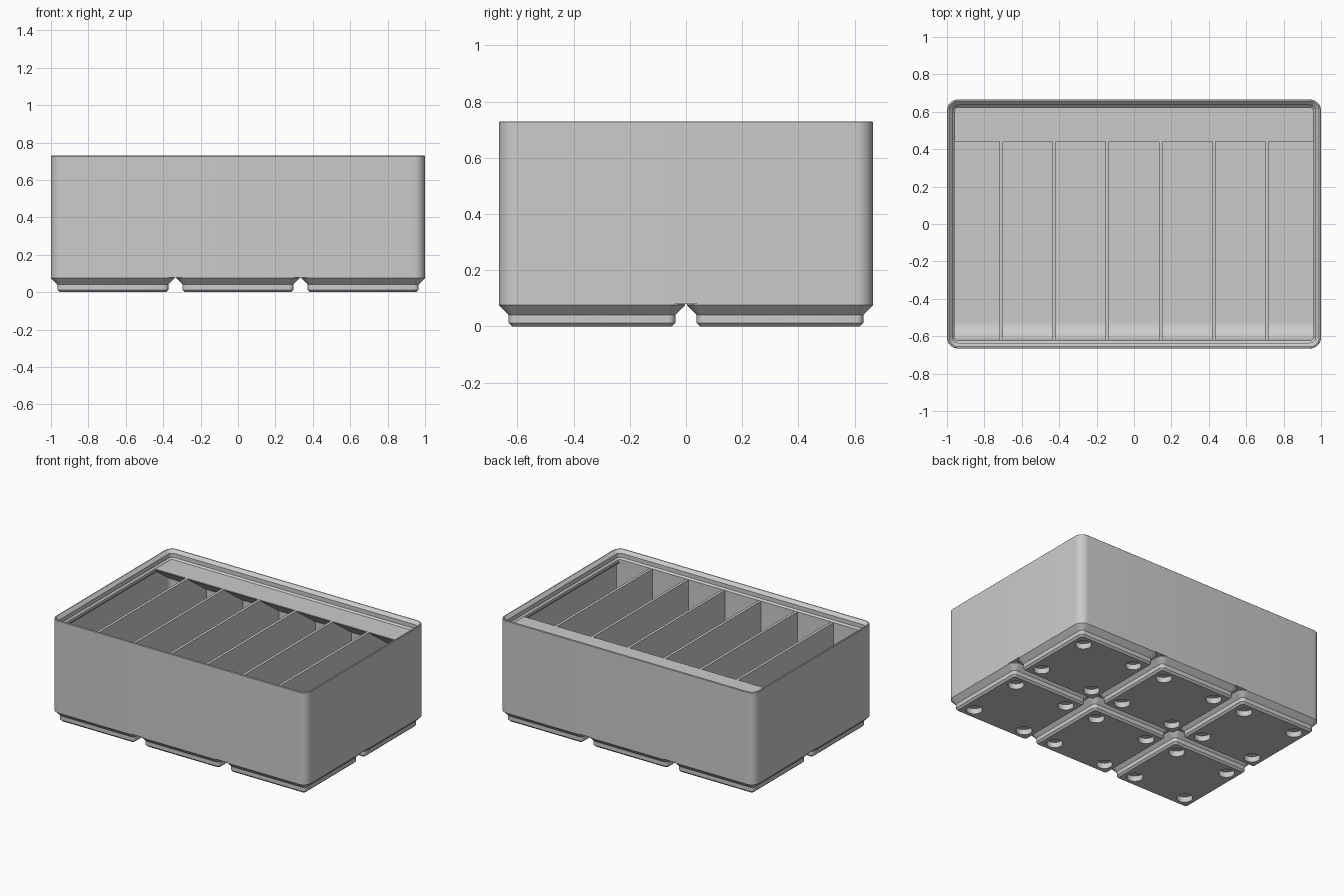
import bpy, bmesh, math
from mathutils import Matrix

if "Cube" in bpy.data.objects:
    bpy.data.objects.remove(bpy.data.objects["Cube"])

S = 2 / 125.5                 # millimetres to scene units
HX, HY = 62.75, 41.75         # half size of the bin
TOP, FLOOR = 42.0, 7.0        # divider top and compartment floor
PITCH = 42.0                  # spacing of the feet

grey = bpy.data.materials.new("plain grey")
grey.use_nodes = True
colour = (0.6, 0.6, 0.6, 1)
grey.diffuse_color = colour
grey.node_tree.nodes["Principled BSDF"].inputs["Base Color"].default_value = colour


def finish(name, bm, smooth=True):
    bmesh.ops.recalc_face_normals(bm, faces=bm.faces)
    bmesh.ops.transform(bm, matrix=Matrix.Scale(S, 4), verts=bm.verts)
    mesh = bpy.data.meshes.new(name)
    bm.to_mesh(mesh)
    bm.free()
    obj = bpy.data.objects.new(name, mesh)
    bpy.context.collection.objects.link(obj)
    mesh.materials.append(grey)
    if smooth:
        bpy.ops.object.select_all(action="DESELECT")
        obj.select_set(True)
        bpy.context.view_layer.objects.active = obj
        bpy.ops.object.shade_smooth_by_angle(angle=math.radians(30))
    return obj


def rounded_ring(bm, hx, hy, radius, z, steps=8):
    verts = []
    for quarter, (sx, sy) in enumerate([(1, 1), (-1, 1), (-1, -1), (1, -1)]):
        for i in range(steps + 1):
            a = math.pi / 2 * (quarter + i / steps)
            verts.append(bm.verts.new((sx * (hx - radius) + radius * math.cos(a),
                                       sy * (hy - radius) + radius * math.sin(a), z)))
    return verts


def rounded_loft(bm, hx, hy, radius, profile):
    """Stack rounded rectangles given as (inset, height) and cap both ends."""
    rings = [rounded_ring(bm, hx - d, hy - d, radius - d, z) for d, z in profile]
    for a, b in zip(rings, rings[1:]):
        for i in range(len(a)):
            j = (i + 1) % len(a)
            bm.faces.new((a[i], a[j], b[j], b[i]))
    bm.faces.new(rings[0])
    bm.faces.new(rings[-1])


def extrude_x(name, points, half_width):
    """Sweep a (y, z) outline across the width."""
    bm = bmesh.new()
    ends = [[bm.verts.new((x, y, z)) for y, z in points] for x in (-half_width, half_width)]
    for i in range(len(points)):
        j = (i + 1) % len(points)
        bm.faces.new((ends[0][i], ends[0][j], ends[1][j], ends[1][i]))
    for end in ends:
        bm.faces.new(end)
    return finish(name, bm)


# Outer shell, stacking lip and cavity in one continuous wall profile
bm = bmesh.new()
rounded_loft(bm, HX, HY, 3.75, [
    (0, 5), (0, 45.6), (0.2, 45.8), (0.6, 45.8), (1.9, 44.5), (1.9, 42.7),
    (2.6, TOP), (2.6, 40.8), (0.95, 39.15), (0.95, FLOOR)])
finish("bin_shell", bm)

# Dividers between the seven compartments
bm = bmesh.new()
spacing = (2 * (HX - 0.95) + 1.2) / 7
height = TOP - 0.03 - FLOOR + 0.5
for k in range(6):
    box = Matrix.Translation(((k - 2.5) * spacing, 0, FLOOR - 0.5 + height / 2))
    box = box @ Matrix.Diagonal((1.2, 2 * HY - 1.4, height, 1))
    bmesh.ops.create_cube(bm, size=1, matrix=box)
finish("dividers", bm, smooth=False)

# Sloped label shelf along the back
front, back = HY - 14, HY - 1.6
drop = (back - front) * math.tan(math.radians(36))
extrude_x("label_shelf", [(front, TOP), (back, TOP), (back, TOP - 0.4 - drop),
                          (front, TOP - 0.4)], HX - 0.7)

# Thick front wall with a curved scoop down to the floor
wall, r = -HY + 2.6, 6.3
arc = [(wall + r - r * math.cos(a), FLOOR + r - r * math.sin(a))
       for a in (math.pi / 2 * i / 10 for i in range(11))]
extrude_x("front_scoop", [(-HY + 1.6, FLOOR - 0.3), (-HY + 1.6, TOP), (wall, TOP)]
          + arc + [(wall + r, FLOOR - 0.3)], HX - 0.7)

# Magnet hole cutter for one foot
bm = bmesh.new()
for sx in (-1, 1):
    for sy in (-1, 1):
        bmesh.ops.create_cone(bm, cap_ends=True, segments=32, radius1=3.25, radius2=3.25,
                              depth=4.8, matrix=Matrix.Translation((sx * 13, sy * 13, 0)))
cutter = finish("magnet_hole_cutter", bm, smooth=False)
cutter.hide_render = True
cutter.hide_viewport = True

# Stepped foot, drilled and repeated three by two
bm = bmesh.new()
rounded_loft(bm, 20.75, 20.75, 3.75,
             [(2.95, 0), (2.15, 0.8), (2.15, 2.6), (0, 4.75), (0, 5.02)])
feet = finish("base_feet", bm)
corner = (-PITCH * S, -PITCH / 2 * S, 0)
feet.location = corner
cutter.location = corner
drill = feet.modifiers.new("drill", "BOOLEAN")
drill.operation = "DIFFERENCE"
drill.solver = "EXACT"
drill.object = cutter
for axis, count in ((0, 3), (1, 2)):
    rep = feet.modifiers.new("repeat", "ARRAY")
    rep.count = count
    rep.use_relative_offset = False
    rep.use_constant_offset = True
    offset = [0, 0, 0]
    offset[axis] = PITCH * S
    rep.constant_offset_displace = offset
